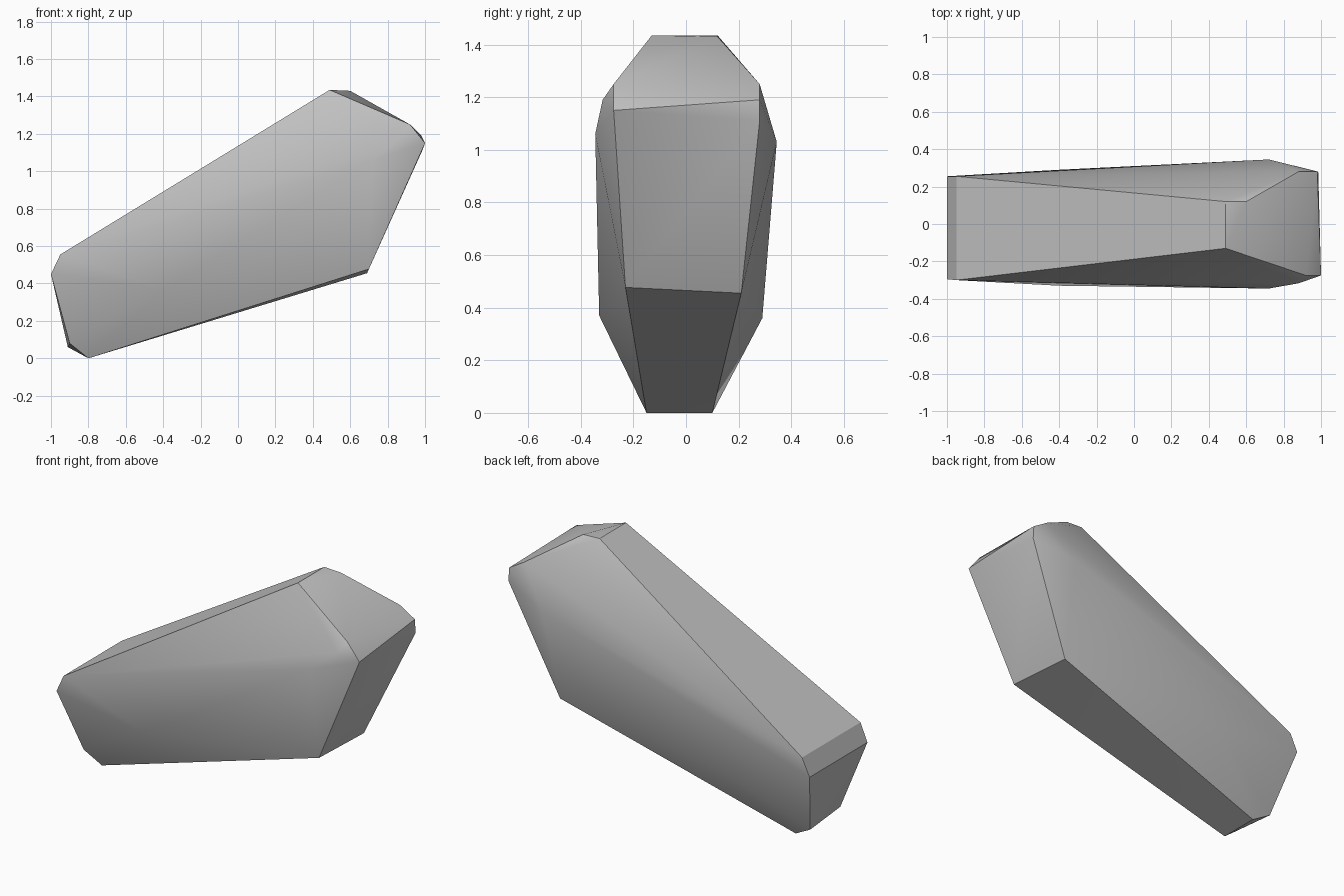
import bpy
import bmesh
import math

cube = bpy.data.objects.get("Cube")
if cube:
    bpy.data.objects.remove(cube, do_unlink=True)

# Stone colour
stone = bpy.data.materials.new("stone grey")
stone.use_nodes = True
colour = (0.53, 0.53, 0.53, 1)
stone.diffuse_color = colour
bsdf = stone.node_tree.nodes["Principled BSDF"]
bsdf.inputs["Base Color"].default_value = colour
bsdf.inputs["Roughness"].default_value = 0.9

# Corners of the faceted stone, grouped by region
crown = [(0.49, -0.13, 1.435), (0.49, 0.12, 1.435), (0.6, 0.12, 1.43)]
shoulder = [(0.92, -0.275, 1.25), (0.88, -0.317, 1.19), (0.88, 0.28, 1.25),
            (0.98, 0.28, 1.19)]
end_face = [(1.0, -0.275, 1.15), (0.985, 0.28, 1.11),
            (0.70, -0.23, 0.477), (0.69, 0.21, 0.455)]
flanks = [(0.72, -0.345, 1.06), (0.72, 0.345, 1.03),
          (-0.40, -0.33, 0.37), (-0.40, 0.29, 0.36)]
low_end = [(-0.95, -0.3, 0.555), (-0.95, 0.255, 0.555),
           (-1.0, -0.295, 0.45), (-1.0, 0.255, 0.45),
           (-0.90, -0.18, 0.08), (-0.91, 0.12, 0.06)]
foot = [(-0.8, -0.15, 0), (-0.8, 0.10, 0)]

# Wrap the corners in a convex skin
bm = bmesh.new()
for corner in crown + shoulder + end_face + flanks + low_end + foot:
    bm.verts.new(corner)
bmesh.ops.convex_hull(bm, input=bm.verts[:])
bmesh.ops.delete(bm, geom=[v for v in bm.verts if not v.link_faces], context='VERTS')
bmesh.ops.recalc_face_normals(bm, faces=bm.faces[:])
mesh = bpy.data.meshes.new("rock")
bm.to_mesh(mesh)
bm.free()
mesh.materials.append(stone)

rock = bpy.data.objects.new("rock", mesh)
bpy.context.collection.objects.link(rock)

# Soft flanks, crisp rims
bpy.ops.object.select_all(action='DESELECT')
rock.select_set(True)
bpy.context.view_layer.objects.active = rock
bpy.ops.object.shade_smooth_by_angle(angle=math.radians(30))
